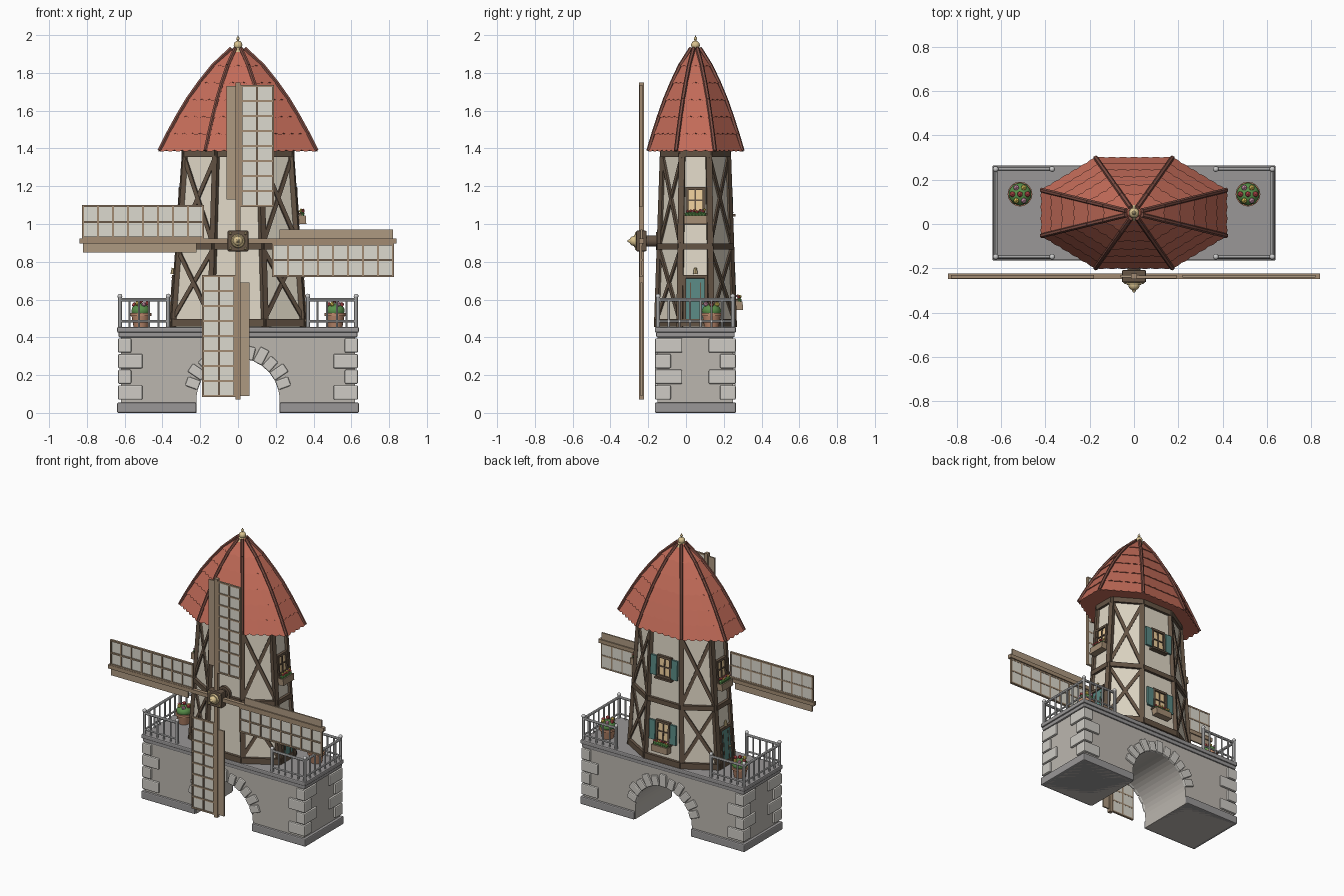
import bpy, bmesh, random
from math import sin, cos, pi, radians
from mathutils import Vector, Matrix

if "Cube" in bpy.data.objects:
    bpy.data.objects.remove(bpy.data.objects["Cube"])

random.seed(3)
CY = 0.05                       # centre of the building in y
UP = Vector((0, 0, 1))
STONE, BLOCK, SLAB, RAIL = (.50, .47, .43), (.62, .60, .56), (.32, .31, .31), (.55, .56, .57)
CREAM, WOOD, BOARD, TILE = (.75, .69, .57), (.13, .09, .06), (.36, .26, .17), (.55, .15, .10)
TEAL, GLASS, GOLD, CLAY, LEAF = (.10, .25, .23), (.85, .62, .33), (.70, .55, .28), (.50, .25, .15), (.10, .28, .07)
parts = {}

def part(name, col):
    return parts.setdefault(name, (bmesh.new(), col))[0]

def box(name, col, lo, hi, M=Matrix()):
    lo, hi = Vector(lo), Vector(hi)
    bmesh.ops.create_cube(part(name, col), size=1, matrix=M @ Matrix.Translation((lo + hi) / 2) @ Matrix.Diagonal((*(hi - lo), 1)))

def beam(name, col, p, q, w, d, n):
    x = (q - p).normalized()
    z = (n - x * n.dot(x)).normalized()
    R = Matrix((x, z.cross(x), z)).transposed().to_4x4()
    bmesh.ops.create_cube(part(name, col), size=1, matrix=Matrix.Translation((p + q) / 2) @ R @ Matrix.Diagonal(((q - p).length, w, d, 1)))

def rod(name, col, p, q, r1, r2=None, seg=8):
    p, q = Vector(p), Vector(q)
    M = Matrix.Translation((p + q) / 2) @ UP.rotation_difference(q - p).to_matrix().to_4x4()
    bmesh.ops.create_cone(part(name, col), cap_ends=True, segments=seg, radius1=r1, radius2=r1 if r2 is None else r2, depth=(q - p).length, matrix=M)

def ball(name, col, p, r, sub=2, sq=(1, 1, 1)):
    bmesh.ops.create_icosphere(part(name, col), subdivisions=sub, radius=r, matrix=Matrix.Translation(p) @ Matrix.Diagonal((*sq, 1)))

def octa(k, hx, hy, z):         # corner k of a stretched octagon
    a = radians(22.5 + 45 * k)
    return Vector((hx * cos(a) / cos(pi / 8), CY + hy * sin(a) / cos(pi / 8), z))

def flowers(p, sx, sy, n, r):
    for i in range(n):
        c = [(.70, .10, .10), (.85, .65, .12), (.75, .35, .50)][i % 3]
        a = 2 * pi * i / n
        ball('flowers_%d' % (i % 3), c, p + Vector((sx * cos(a), sy * sin(a), random.uniform(0, .01))), r, 1)

# stone base with arch
R, AZ, F, B = .22, .07, -.15, .25
bm = part('base_wall', STONE)
prof = [(-.62, 0), (-R, 0)] + [(-R * cos(pi * i / 24), AZ + R * sin(pi * i / 24)) for i in range(25)] + [(R, 0), (.62, 0), (.62, .41), (-.62, .41)]
f = bm.faces.new([bm.verts.new((x, F, z)) for x, z in prof])
g = bmesh.ops.extrude_face_region(bm, geom=[f])['geom']
bmesh.ops.translate(bm, vec=(0, B - F, 0), verts=[v for v in g if isinstance(v, bmesh.types.BMVert)])
box('base_slab', SLAB, (-.632, F - .008, .40), (.632, B + .008, .43))
box('base_slab', SLAB, (-.64, F - .015, .425), (.64, B + .015, .455))
for s in (-1, 1):
    xs = sorted((s * .221, s * .64))
    box('base_plinth', SLAB, (xs[0], F - .015, 0), (xs[1], B + .015, .055))
    # corner blocks
    for i in range(4):
        z = .07 + .083 * i
        w, d = (.07, .13) if i % 2 else (.13, .07)
        xs = sorted((s * (.635 - w), s * .635))
        box('corner_blocks', BLOCK, (xs[0], F - .014, z), (xs[1], F + d, z + .076))
        box('corner_blocks', BLOCK, (xs[0], B - d, z), (xs[1], B + .014, z + .076))
# arch stones, front and back
for i in range(11):
    M = Matrix.Translation((0, 0, AZ)) @ Matrix.Rotation(radians(-70 + 14 * i), 4, 'Y')
    for y in (F, B):
        box('arch_stones', BLOCK, (-.026, y - .013, R - .002), (.026, y + .013, R + (.085 if i % 2 else .07)), M)

# tower walls
Z0, Z1 = .455, 1.39
def V(k, z, out=0):
    t = (z - Z0) / (Z1 - Z0)
    return octa(k, .345 - .065 * t + out, .2 - .032 * t + out, z)
def W(k, u, z, out=0):          # point on wall k, u metres from its middle
    a, b = V(k - 1, z), V(k, z)
    t = (b - a).normalized()
    return (a + b) / 2 + t * u + t.cross(UP) * out
def normal(k):
    return (V(k, 1) - V(k - 1, 1)).normalized().cross(UP)
def panel(name, col, k, u, zlo, zhi, w, d, out=0):
    beam(name, col, W(k, u, zlo, out), W(k, u, zhi, out), w, d, normal(k))

bm = part('tower_wall', CREAM)
lo, hi = ([bm.verts.new(V(k, z)) for k in range(8)] for z in (Z0, Z1))
for k in range(8):
    bm.faces.new((lo[k - 1], lo[k], hi[k], hi[k - 1]))
bm.faces.new(hi)
bm.faces.new(lo[::-1])

# timber frame
for k in range(8):
    o = V(k, Z0) - Vector((0, CY, Z0))
    beam('timber_posts', WOOD, V(k, Z0), V(k, Z1), .032, .026, o)
    n = normal(k)
    for z, h in ((.478, .04), (.88, .032), (1.372, .036)):
        beam('timber_rings', WOOD, V(k - 1, z, .003), V(k, z, .003), h, .03, n)
    if k % 2:
        for za, zb in ((.50, .865), (.895, 1.355)):
            for s in (0, 1):
                p, q = V(k - 1 + s, za), V(k - s, zb)
                beam('timber_braces', WOOD, p, q, .022, .018 + .004 * s, n)

# windows, doors and flower boxes
def window(k, z, w, h, shutters, planter):
    panel('window_glass', GLASS, k, 0, z - h / 2, z + h / 2, w, .012, .004)
    for s in (-1, 1):
        panel('window_frames', WOOD, k, s * w / 2, z - h / 2 - .008, z + h / 2 + .008, .015, .026, .006)
        panel('window_frames', WOOD, k, 0, z + s * h / 2 - .008, z + s * h / 2 + .008, w + .015, .028, .006)
        if shutters:
            panel('shutters', TEAL, k, s * (w / 2 + .034), z - h / 2, z + h / 2, .046, .014, .014)
    panel('window_frames', WOOD, k, 0, z - h / 2, z + h / 2, .008, .02, .006)
    panel('window_frames', WOOD, k, 0, z - .004, z + .004, w, .02, .006)
    zb = z - h / 2 - .018
    panel('window_sills', WOOD, k, 0, zb, zb + .012, w + .035, .04, .012)
    if planter:
        panel('flower_boxes', BOARD, k, 0, zb - .045, zb, w + .03, .045, .032)
        for i in range(6):
            p = W(k, (i - 2.5) * (w + .01) / 6, zb + .006, .034)
            ball('box_leaves', LEAF, p, .016, 1)
            flowers(p + Vector((0, 0, .014)), .008, .008, 1 + i % 3, .008)

for k in (0, 4):
    window(k, 1.125, .09, .125, False, True)
    panel('doors', TEAL, k, 0, .46, .715, .105, .02, .004)
    for s in (-1, 1):
        panel('door_frames', WOOD, k, s * .057, .46, .73, .016, .034, .006)
        panel('door_frames', WOOD, k, s * .026, .50, .69, .005, .026, .003)
    panel('door_frames', WOOD, k, 0, .712, .73, .13, .036, .006)
    ball('door_knobs', GOLD, W(k, .035, .58, .02), .008, 1)
    rod('door_lamps', GOLD, W(k, 0, .735, .02), W(k, 0, .768, .02), .012, .008)
window(2, 1.125, .095, .135, True, False)
window(2, .675, .095, .135, True, True)

# roof: core, scalloped tile rows, ridges
RP = [(1, 1.388), (.89, 1.478), (.77, 1.568), (.64, 1.658), (.485, 1.748), (.31, 1.838), (.07, 1.93)]
HX, HY = .41, .242
def roof_pt(k, i, out=0):
    return octa(k, HX * RP[i][0] + out, HY * RP[i][0] + out, RP[i][1])
bm = part('roof_core', TILE)
rings = [[bm.verts.new(roof_pt(k, i)) for k in range(8)] for i in range(7)]
for a, b in zip(rings, rings[1:]):
    for k in range(8):
        bm.faces.new((a[k - 1], a[k], b[k], b[k - 1]))
bm.faces.new(rings[0][::-1])
bm.faces.new(rings[-1])
bm = part('roof_tiles', TILE)
for i in range(6):
    for k in range(8):
        m = 4 * max(2, round((roof_pt(k, i) - roof_pt(k - 1, i)).length / .05))
        rows = []
        for j in range(m + 1):
            t = j / m
            low = roof_pt(k - 1, i, .009).lerp(roof_pt(k, i, .009), t)
            top = roof_pt(k - 1, i + 1, .001).lerp(roof_pt(k, i + 1, .001), t)
            back = roof_pt(k - 1, i).lerp(roof_pt(k, i), t)
            low += (low - top).normalized() * .01 * (abs(sin(pi * j / 4)) - .4)
            rows.append([bm.verts.new(v) for v in (back, low, top)])
        for a, b in zip(rows, rows[1:]):
            for c in (0, 1):
                bm.faces.new((a[c], b[c], b[c + 1], a[c + 1]))
for k in range(8):
    for i in range(6):
        rod('roof_ridges', (.22, .08, .06), roof_pt(k, i, .007), roof_pt(k, i + 1, .007), .011, seg=6)
rod('finial', GOLD, (0, CY, 1.91), (0, CY, 1.935), .036, .02, 12)
ball('finial', GOLD, (0, CY, 1.947), .024)
rod('finial', GOLD, (0, CY, 1.965), (0, CY, 2.0), .006, .001)
ball('finial', GOLD, (0, CY, 1.981), .009)

# sails
HZ, SY = .91, -.236
for i in range(4):
    M = Matrix.Translation((0, SY, HZ)) @ Matrix.Rotation(i * pi / 2, 4, 'Y')
    box('sail_arms', BOARD, (-.013, -.013, 0), (.013, .013, .84), M)
    box('sail_boards', (.42, .32, .22), (-.06, -.005, .22), (-.013, .005, .82), M)
    box('sail_cloth', (.72, .70, .62), (.013, -.003, .18), (.185, .003, .822), M)
    for j in range(9):
        z = .185 + j * .0795
        box('sail_lattice', BOARD, (.01, -.010, z - .005), (.19, .004, z + .005), M)
    for x in (.018, .1, .186):
        box('sail_lattice', BOARD, (x - .005, -.011, .18), (x + .005, .005, .826), M)
# hub and shaft
box('hub_block', WOOD, (-.055, SY - .028, HZ - .055), (.055, SY + .028, HZ + .055))
for y0, y1, r1, r2, c in ((-.14, -.16, .048, .048, WOOD), (-.12, -.22, .03, .03, BOARD), (-.262, -.275, .038, .032, GOLD), (-.295, -.31, .012, .004, GOLD)):
    rod('hub_gold' if c is GOLD else 'hub_shaft', c, (0, y0, HZ), (0, y1, HZ), r1, r2, 16)
ball('hub_gold', GOLD, (0, -.274, HZ), .027)
for sx in (-1, 1):
    for sz in (-1, 1):
        ball('hub_bolts', GOLD, (sx * .04, SY - .028, HZ + sz * .04), .008, 1)

# balcony railings and flower pots
def railing(a, b, n):
    a, b = Vector(a), Vector(b)
    for z, r in ((.485, .006), (.6, .009)):
        rod('railing_bars', RAIL, a + UP * z, b + UP * z, r)
    for i in range(1, n):
        p = a.lerp(b, i / n)
        rod('railing_bars', RAIL, p + UP * .455, p + UP * .6, .006, seg=6)
    for p in (a, b):
        rod('railing_posts', RAIL, p + UP * .45, p + UP * .61, .011)
        ball('railing_knobs', RAIL, p + UP * .618, .013)
for s in (-1, 1):
    for y in (-.148, .248):
        railing((s * .625, y, 0), (s * .37, y, 0), 5)
    railing((s * .625, -.148, 0), (s * .625, .248, 0), 7)
    c = Vector((s * .515, .135, 0))
    rod('flower_pots', CLAY, c + UP * .455, c + UP * .52, .038, .05, 16)
    rod('flower_pots', CLAY, c + UP * .512, c + UP * .528, .056, .056, 16)
    ball('pot_bushes', LEAF, c + UP * .54, .052, 2, (1, 1, .75))
    flowers(c + UP * .57, .034, .034, 6, .014)
    flowers(c + UP * .585, 0, 0, 1, .014)

# turn all parts into objects
for name, (bm, col) in parts.items():
    if name not in ('roof_tiles',):
        bmesh.ops.recalc_face_normals(bm, faces=bm.faces)
    me = bpy.data.meshes.new(name)
    bm.to_mesh(me)
    bm.free()
    ob = bpy.data.objects.new(name, me)
    bpy.context.collection.objects.link(ob)
    mat = bpy.data.materials.new(name)
    mat.diffuse_color = (*col, 1)
    mat.use_nodes = True
    mat.node_tree.nodes["Principled BSDF"].inputs["Base Color"].default_value = mat.diffuse_color
    me.materials.append(mat)
    if name in ('corner_blocks', 'arch_stones', 'base_slab', 'base_plinth', 'hub_block'):
        bv = ob.modifiers.new('soft_edges', 'BEVEL')
        bv.width, bv.segments = .007, 2
    if name in ('finial', 'hub_gold', 'hub_shaft', 'flower_pots', 'pot_bushes', 'railing_knobs', 'railing_bars', 'railing_posts'):
        bpy.ops.object.select_all(action='DESELECT')
        ob.select_set(True)
        bpy.context.view_layer.objects.active = ob
        bpy.ops.object.shade_smooth_by_angle(angle=radians(40))
